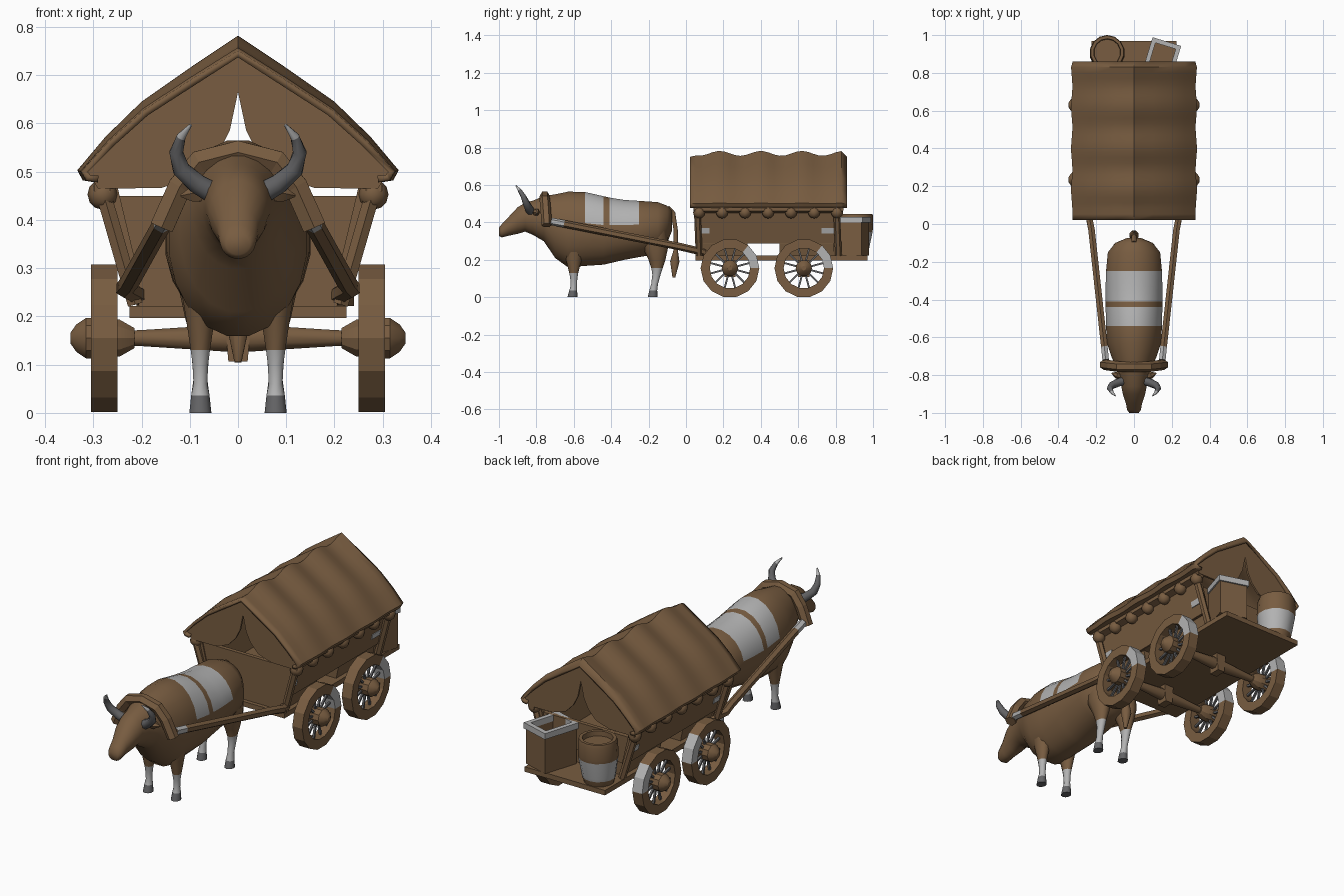
import bpy, bmesh, math
from mathutils import Vector, Matrix

if "Cube" in bpy.data.objects:
    bpy.data.objects.remove(bpy.data.objects["Cube"])

def material(name, rgb):
    m = bpy.data.materials.new(name)
    m.diffuse_color = (*rgb, 1)
    m.use_nodes = True
    m.node_tree.nodes["Principled BSDF"].inputs["Base Color"].default_value = m.diffuse_color
    return m

BROWN, LIGHT, DARK = 0, 1, 2
MATS = [material("warm brown", (.188, .108, .052)),
        material("light grey", (.45, .45, .45)),
        material("dark grey", (.125, .125, .13))]

def finish(name, bm, rule=BROWN, smooth=None):
    bmesh.ops.recalc_face_normals(bm, faces=bm.faces[:])
    for f in bm.faces:
        f.material_index = rule(f.calc_center_median()) if callable(rule) else rule
    me = bpy.data.meshes.new(name)
    bm.to_mesh(me)
    bm.free()
    for m in MATS:
        me.materials.append(m)
    ob = bpy.data.objects.new(name, me)
    bpy.context.collection.objects.link(ob)
    if smooth:
        bpy.ops.object.select_all(action='DESELECT')
        ob.select_set(True)
        bpy.context.view_layer.objects.active = ob
        bpy.ops.object.shade_smooth_by_angle(angle=math.radians(smooth))
    return ob

def loft(name, rings, rule=BROWN, smooth=None, closed=True, caps=True):
    bm = bmesh.new()
    vs = [[bm.verts.new(p) for p in r] for r in rings]
    n = len(rings[0])
    for a, b in zip(vs, vs[1:]):
        for i in range(n if closed else n - 1):
            j = (i + 1) % n
            bm.faces.new((a[i], a[j], b[j], b[i]))
    if caps:
        bm.faces.new(vs[0])
        bm.faces.new(vs[-1])
    return finish(name, bm, rule, smooth)

def ring(center, u, v, n):
    c, u, v = Vector(center), Vector(u), Vector(v)
    return [c + u * math.cos(2 * math.pi * (i + .5) / n) + v * math.sin(2 * math.pi * (i + .5) / n)
            for i in range(n)]

def tube(name, path, radii, n=8, rule=BROWN, smooth=50, ref=(0, 1, 0)):
    path = [Vector(p) for p in path]
    rings = []
    for i, p in enumerate(path):
        t = (path[min(i + 1, len(path) - 1)] - path[max(i - 1, 0)]).normalized()
        u = t.cross(Vector(ref)).normalized()
        v = t.cross(u)
        rings.append(ring(p, u * radii[i], v * radii[i], n))
    return loft(name, rings, rule, smooth)

def prism(name, prof, y0, y1, rule=BROWN):
    return loft(name, [[Vector((x, y, z)) for x, z in prof] for y in (y0, y1)], rule)

def block(name, x0, x1, y0, y1, z0, z1, rule=BROWN):
    return prism(name, [(x0, z0), (x1, z0), (x1, z1), (x0, z1)], y0, y1, rule)

# --- ox body, neck and head: y, centre z, half width, half height
BODY = [(-.075, .41, .04, .055), (-.1, .39, .1, .1), (-.15, .37, .14, .14), (-.25, .365, .15, .152),
        (-.33, .36, .152, .162), (-.41, .357, .152, .178), (-.44, .357, .152, .185), (-.54, .365, .15, .2),
        (-.63, .362, .145, .205), (-.7, .38, .122, .172), (-.76, .42, .095, .122), (-.82, .425, .075, .092),
        (-.86, .428, .068, .078), (-.9, .41, .06, .072), (-.95, .378, .043, .05), (-.985, .355, .037, .036),
        (-1, .35, .025, .022)]
def hide(c):
    return LIGHT if c.z > .37 and (-.54 < c.y < -.44 or -.41 < c.y < -.25) else BROWN
loft("ox_body", [ring((0, y, z), (w, 0, 0), (0, 0, h), 20) for y, z, w, h in BODY], hide, 60)

# --- ox legs: z, y, half x, half y
FRONT = [(0, -.607, .024, .027), (.036, -.603, .02, .021), (.06, -.6, .015, .017), (.1, -.6, .017, .019),
         (.13, -.6, .021, .024), (.2, -.6, .032, .042), (.3, -.6, .05, .065)]
REAR = [(0, -.178, .024, .027), (.036, -.175, .02, .021), (.07, -.168, .015, .018), (.12, -.158, .019, .022),
        (.155, -.155, .022, .03), (.2, -.155, .034, .045), (.27, -.165, .05, .07), (.37, -.18, .055, .075)]
def leg_rule(top):
    return lambda c: DARK if c.z < .036 else LIGHT if c.z < top else BROWN

for s in (-1, 1):
    for nm, prof, top in (("front_leg", FRONT, .13), ("rear_leg", REAR, .155)):
        loft(nm, [ring((s * .078, y, z), (a, 0, 0), (0, b, 0), 10) for z, y, a, b in prof],
             leg_rule(top), 60)
    # horns and ears
    tube("horn", [(s * .05, -.83, .455), (s * .085, -.84, .475), (s * .118, -.855, .505), (s * .128, -.87, .54),
                  (s * .118, -.89, .572), (s * .098, -.91, .597)], [.024, .022, .019, .015, .01, .003],
         8, lambda c: LIGHT if c.z > .575 else DARK)
    tube("ear", [(s * .06, -.81, .45), (s * .09, -.8, .455), (s * .118, -.79, .45)], [.012, .02, .003], 6)
    # shafts from the yoke to the wagon
    tube("shaft", [(s * .15, -.72, .405), (s * .157, -.65, .392), (s * .225, -.03, .27), (s * .235, .02, .258),
                   (s * .2, .1, .24)], [.02, .02, .02, .02, .02], 6,
         lambda c: LIGHT if c.y < -.65 and abs(c.y + .685) < .02 else BROWN, ref=(0, 0, 1))

# tail and yoke
tube("tail", [(0, -.1, .48), (0, -.07, .45), (0, -.055, .36), (0, -.055, .25), (0, -.06, .19), (0, -.065, .105)],
     [.014, .014, .012, .013, .027, .008], 8, ref=(1, 0, 0))
tube("yoke", [(-.158, -.745, .385), (-.12, -.75, .47), (-.08, -.755, .52), (0, -.755, .54), (.08, -.755, .52),
              (.12, -.75, .47), (.158, -.745, .385)], [.028] * 7, 6, smooth=None)

# --- wheels with spokes and hubs
def wheel(s, cy):
    cz, n = .155, 14
    x0, x1 = s * .25, s * .305
    def rim_rule(c):
        a = math.degrees(math.atan2(c.z - cz, c.y - cy))
        return LIGHT if -5 < a < 58 else BROWN
    bm = bmesh.new()
    cs = [(x0, .157), (x1, .157), (x1, .108), (x0, .108)]
    vs = [[bm.verts.new((x, cy + r * math.cos(2 * math.pi * i / n), cz + r * math.sin(2 * math.pi * (i) / n)))
           for x, r in cs] for i in range(n)]
    for i in range(n):
        a, b = vs[i], vs[(i + 1) % n]
        for k in range(4):
            m = (k + 1) % 4
            bm.faces.new((a[k], a[m], b[m], b[k]))
    finish("wheel_rim", bm, rim_rule)
    for i in range(12):
        a = 2 * math.pi * (i + .5) / 12
        d = Vector((0, math.cos(a), math.sin(a)))
        c = Vector((s * .278, cy, cz))
        tube("spoke", [c + d * .03, c + d * .112], [.007, .007], 4, DARK, None, ref=(1, 0, 0))
    tube("hub", [(s * x, cy, cz) for x in (.215, .245, .285, .315, .335, .347)],
         [.022, .04, .044, .044, .03, .012], 10, smooth=30)

for cy in (.235, .63):
    for s in (-1, 1):
        wheel(s, cy)
    tube("axle", [(x, cy, .155) for x in (-.25, -.2, 0, .2, .25)], [.016, .018, .032, .018, .016], 8)
    prism("axle_block", [(-.02, .107), (.02, .107), (.028, .2), (-.028, .2)], cy - .03, cy + .03)

# --- wagon floor, box and rails
block("floor_plate", -.225, .225, .05, .97, .197, .222)
for y0, y1 in ((.08, .33), (.5, .79)):
    prism("bolster", [(-.2, .22), (.2, .22), (.215, .295), (-.215, .295)], y0, y1)
block("box_floor", -.22, .22, .08, .79, .288, .3)
prism("front_board", [(-.205, .22), (.205, .22), (.26, .45), (-.26, .45)], .07, .09)
prism("tail_board", [(-.215, .29), (.215, .29), (.255, .43), (-.255, .43)], .78, .8)
def side_x(z):
    return .225 + (z - .29) * .24
for s in (-1, 1):
    prism("side_board", [(s * side_x(.29), .29), (s * side_x(.48), .48), (s * (side_x(.48) - .018), .48),
                         (s * (side_x(.29) - .018), .29)], .065, .81)
    prism("top_rail", [(s * .265, .45), (s * .298, .46), (s * .298, .485), (s * .265, .485)], .045, .84)
    for y in (.06, .805):
        tube("corner_post", [(s * .213, y + .01, .225), (s * .285, y, .475)], [.018, .018], 6, smooth=None)
    # worn pale plates on the side boards
    for y0, y1 in ((.075, .125), (.725, .79)):
        prism("pale_plate", [(s * (side_x(z) + d), z) for z, d in ((.342, -.002), (.342, .004), (.37, .004), (.37, -.002))],
              y0, y1, LIGHT)
    # round tie knobs under the cover
    for i in range(7):
        bm = bmesh.new()
        bmesh.ops.create_uvsphere(bm, u_segments=8, v_segments=6, radius=.032,
                                  matrix=Matrix.Translation((s * .28, .07 + i * .123, .453)))
        finish("tie_knob", bm, smooth=50)

# --- canvas cover with sagging ridges
HALF = [(.298, .478), (.322, .482), (.333, .503), (.275, .572), (.2, .645), (.1, .715)]
PROF = [(-x, z) for x, z in HALF] + [(0, .782)] + [(x, z) for x, z in HALF[::-1]]
rows = []
for k in range(29):
    y = .022 + .838 * k / 28
    sag = .5 - .5 * math.cos(2 * math.pi * (y - .18) / .22)
    if k in (0, 28):
        sag = 1.2
    rows.append([Vector((x * (1 - .02 * sag), y, z - .026 * sag * max(0, (z - .48) / .3))) for x, z in PROF])
cover = loft("canvas_cover", rows, BROWN, 35, closed=False, caps=False)
mod = cover.modifiers.new("thickness", 'SOLIDIFY')
mod.thickness = .014
mod.offset = -1

# parted curtains at both ends
CURTAIN = [(0, .745), (.1, .69), (.2, .618), (.312, .5), (.29, .465), (.16, .466), (.085, .49), (.042, .535),
           (.017, .585), (0, .665)]
for s in (-1, 1):
    for y in (.04, .832):
        prism("end_curtain", [(s * x, z) for x, z in CURTAIN], y, y + .01)

# --- barrel on the tail platform
BARREL = [(.222, .07), (.25, .078), (.265, .08), (.35, .093), (.365, .094), (.43, .092), (.445, .088), (.445, .072), (.42, .07)]
loft("barrel", [ring((-.142, .898 + (z - .22) * .05, z), (r, 0, 0), (0, r, 0), 14) for z, r in BARREL],
     lambda c: LIGHT if .25 < c.z < .352 else BROWN, 30)

# open crate with a pale rim, turned a little
turn = Matrix.Translation((.145, .87, 0)) @ Matrix.Rotation(math.radians(-17), 4, 'Z')
def crate_part(name, x0, x1, y0, y1, z0, z1, rule=BROWN):
    block(name, x0, x1, y0, y1, z0, z1, rule).data.transform(turn)
crate_part("crate_base", -.07, .07, -.09, .09, .222, .24)
for s in (-1, 1):
    crate_part("crate_side", *sorted((s * .058, s * .072)), -.09, .09, .222, .405)
    crate_part("crate_end", -.07, .07, *sorted((s * .078, s * .092)), .222, .405)
    crate_part("crate_rim_side", *sorted((s * .056, s * .079)), -.1, .1, .4, .43, LIGHT)
    crate_part("crate_rim_end", -.079, .079, *sorted((s * .076, s * .1)), .4, .43, LIGHT)
